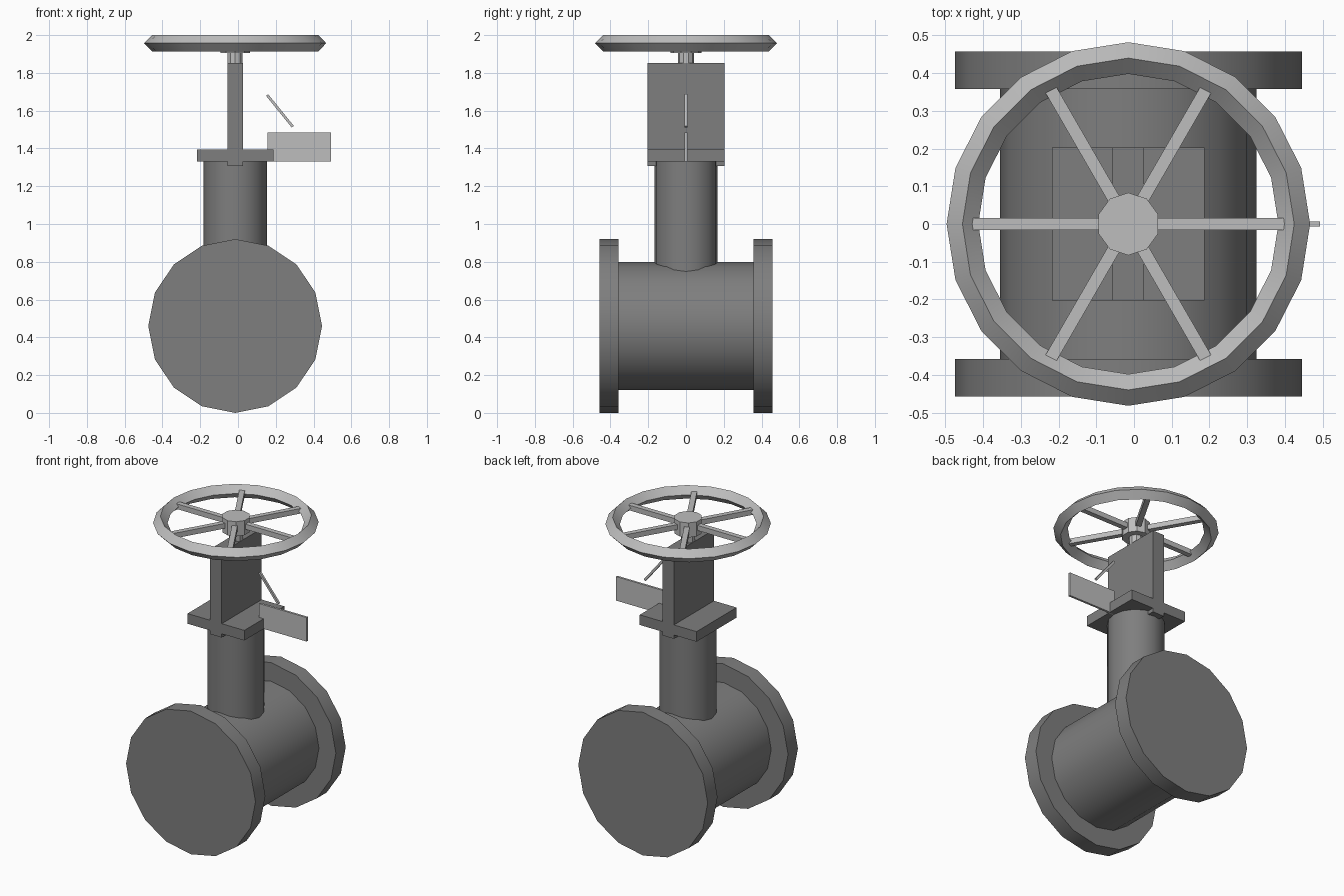
import bpy, bmesh, math
from mathutils import Matrix, Vector

if "Cube" in bpy.data.objects:
    bpy.data.objects.remove(bpy.data.objects["Cube"])

X0 = -0.015      # axis of the valve
WHEEL_Z = 1.957  # middle height of the hand wheel


def material(name, value):
    m = bpy.data.materials.new(name)
    m.diffuse_color = (value, value, value, 1)
    m.use_nodes = True
    m.node_tree.nodes["Principled BSDF"].inputs["Base Color"].default_value = m.diffuse_color
    return m


DARK = material("dark grey", 0.21)
LIGHT = material("light grey", 0.51)


def finish(name, bm, mat, smooth=False):
    bmesh.ops.recalc_face_normals(bm, faces=bm.faces)
    mesh = bpy.data.meshes.new(name)
    bm.to_mesh(mesh)
    bm.free()
    mesh.materials.append(mat)
    ob = bpy.data.objects.new(name, mesh)
    bpy.context.collection.objects.link(ob)
    if smooth:
        bpy.ops.object.select_all(action='DESELECT')
        ob.select_set(True)
        bpy.context.view_layer.objects.active = ob
        bpy.ops.object.shade_smooth_by_angle(angle=math.radians(30))
    return ob


def box(name, center, size, mat, turn=Matrix()):
    bm = bmesh.new()
    bmesh.ops.create_cube(bm, size=1, matrix=Matrix.Translation(center) @ turn @ Matrix.Diagonal((*size, 1)))
    return finish(name, bm, mat)


def cylinder(name, center, radius, length, sides, mat, along_y=False, smooth=True):
    """Prism with one vertex pointing up (along y) or back (upright)."""
    bm = bmesh.new()
    turn = Matrix.Rotation(math.pi / 2, 4, 'X') if along_y else Matrix()
    bmesh.ops.create_cone(bm, cap_ends=True, segments=sides, radius1=radius, radius2=radius,
                          depth=length, matrix=Matrix.Translation(center) @ turn)
    return finish(name, bm, mat, smooth)


# Pipe body with a flange at each end
cylinder("pipe_body", (X0, 0, 0.46), 0.34, 0.74, 16, DARK, along_y=True)
for side, y in (("front", -0.408), ("back", 0.408)):
    cylinder(side + "_flange", (X0, y, 0.46), 0.46, 0.1, 16, DARK, along_y=True)

# Bonnet neck, cover plate and upright yoke
cylinder("neck", (X0, 0, 0.98), 0.168, 0.70, 16, DARK)
box("cover_plate", (X0, 0, 1.3625), (0.404, 0.406, 0.065), DARK)
box("yoke", (X0, 0, 1.579), (0.083, 0.406, 0.546), DARK)

# Stem and hub
cylinder("stem", (X0, 0, 1.87), 0.042, 0.1, 10, LIGHT, smooth=False)
cylinder("wheel_hub", (X0, 0, 1.953), 0.083, 0.094, 10, LIGHT, smooth=False)

# Hand wheel rim: a diamond section swept round the stem
bm = bmesh.new()
section = [(0.482, 0), (0.44, 0.043), (0.398, 0), (0.44, -0.043)]
rings = []
for i in range(20):
    a = 2 * math.pi * i / 20
    rings.append([bm.verts.new((X0 + r * math.cos(a), r * math.sin(a), WHEEL_Z + z)) for r, z in section])
for i in range(20):
    p, q = rings[i], rings[(i + 1) % 20]
    for j in range(4):
        k = (j + 1) % 4
        bm.faces.new((p[j], q[j], q[k], p[k]))
finish("wheel_rim", bm, LIGHT, smooth=True)

# Six spokes
for i in range(6):
    turn = Matrix.Rotation(math.radians(60 * i), 4, 'Z')
    center = Vector((X0, 0, WHEEL_Z)) + turn @ Vector((0.235, 0, 0))
    box(f"spoke_{i + 1}", center, (0.36, 0.033, 0.033), LIGHT, turn)

# Indicator flag and slanted pointer
box("indicator_flag", (0.324, 0, 1.407), (0.338, 0.014, 0.154), LIGHT)
box("pointer", (0.222, 0, 1.599), (0.216, 0.014, 0.014), LIGHT,
    Matrix.Rotation(math.radians(51), 4, 'Y'))
